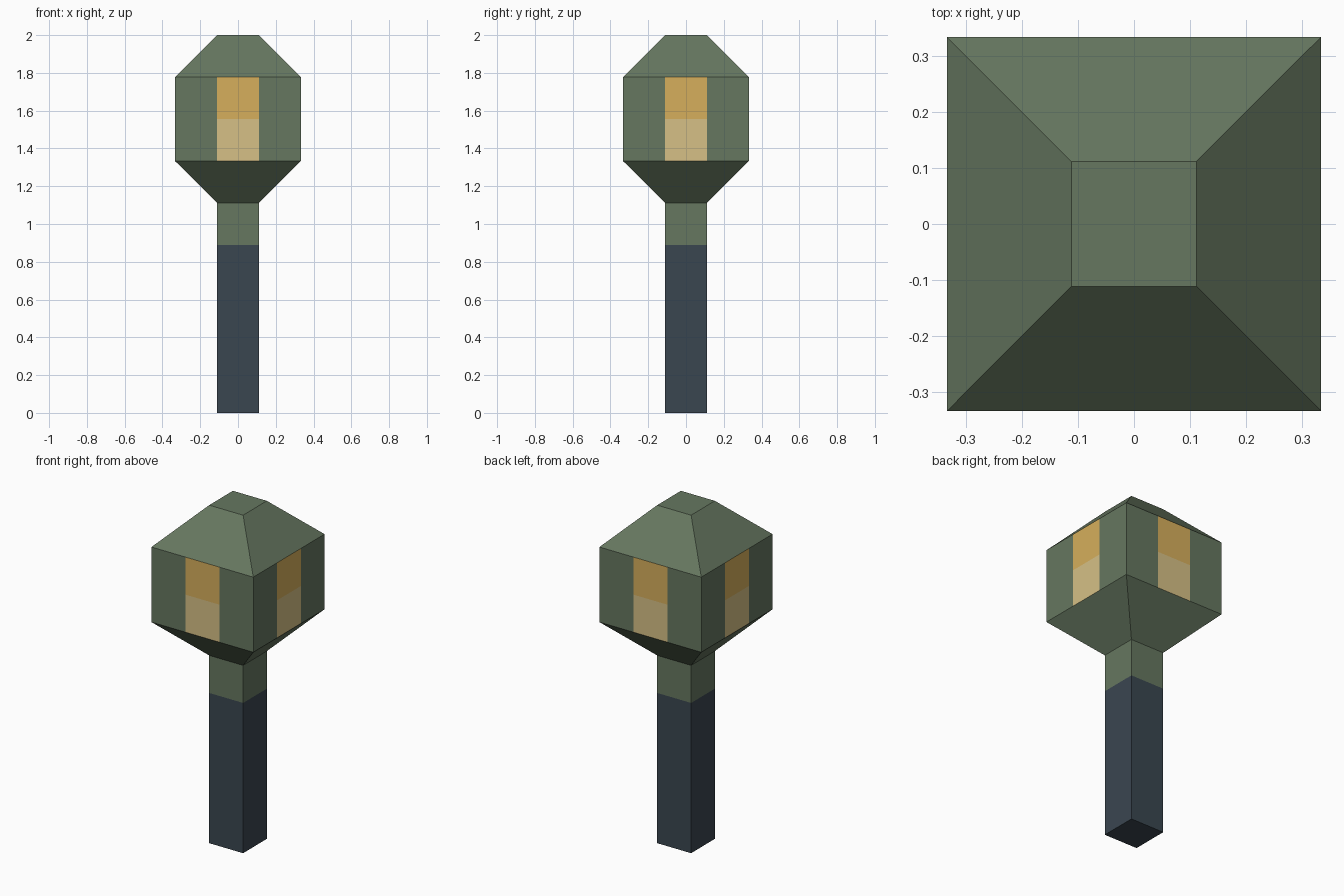
import bpy
import bmesh
from mathutils import Vector

if "Cube" in bpy.data.objects:
    bpy.data.objects.remove(bpy.data.objects["Cube"], do_unlink=True)

U = 1 / 9              # half the post width; every size is a multiple of it
POST_TOP, NECK_TOP, WALL_BASE, WALL_MID, WALL_TOP, ROOF_TOP = (
    n * U for n in (8, 10, 12, 14, 16, 18))


def srgb(hex_code):
    """Linear colour from an sRGB hex string."""
    channels = [c / 255 for c in bytes.fromhex(hex_code)]
    return [c / 12.92 if c <= 0.04045 else ((c + 0.055) / 1.055) ** 2.4
            for c in channels] + [1]


def material(name, hex_code):
    mat = bpy.data.materials.new(name)
    mat.use_nodes = True
    mat.diffuse_color = srgb(hex_code)
    mat.node_tree.nodes["Principled BSDF"].inputs["Base Color"].default_value = srgb(hex_code)
    return mat


green = material("weathered green", "667760")
slate = material("dark slate", "3A4650")
amber = material("amber glass", "D6AF5C")
cream = material("pale glass", "D6C086")


def square_loft(sections, cap_bottom=True, cap_top=True):
    """Join square rings, given as (half width, height), into a shell."""
    bm = bmesh.new()
    rings = [[bm.verts.new((x * r, y * r, z))
              for x, y in ((-1, -1), (1, -1), (1, 1), (-1, 1))]
             for r, z in sections]
    for low, high in zip(rings, rings[1:]):
        for i in range(4):
            j = (i + 1) % 4
            bm.faces.new((low[i], low[j], high[j], high[i]))
    if cap_bottom:
        bm.faces.new(rings[0][::-1])
    if cap_top:
        bm.faces.new(rings[-1])
    bm.normal_update()
    return bm


def finish(name, bm, *mats):
    mesh = bpy.data.meshes.new(name)
    bm.to_mesh(mesh)
    bm.free()
    for mat in mats:
        mesh.materials.append(mat)
    obj = bpy.data.objects.new(name, mesh)
    bpy.context.collection.objects.link(obj)


# Post and the neck above it
finish("post", square_loft([(U, 0), (U, POST_TOP)], cap_top=False), slate)
finish("neck", square_loft([(U, POST_TOP), (U, NECK_TOP)], False, False), green)

# Lantern: flared base, upright walls and a sloping roof
head = square_loft([(U, NECK_TOP), (3 * U, WALL_BASE), (3 * U, WALL_TOP), (U, ROOF_TOP)],
                   cap_bottom=False)

# Cut window panes into the walls only
cuts = [((s * U, 0, 0), (1, 0, 0)) for s in (-1, 1)]
cuts += [((0, s * U, 0), (0, 1, 0)) for s in (-1, 1)]
cuts += [((0, 0, WALL_MID), (0, 0, 1))]
for point, normal in cuts:
    walls = [f for f in head.faces if abs(f.normal.z) < 0.01]
    edges = {e for f in walls for e in f.edges}
    verts = {v for f in walls for v in f.verts}
    bmesh.ops.bisect_plane(head, geom=walls + list(edges) + list(verts),
                           plane_co=Vector(point), plane_no=Vector(normal))

# Middle column of each wall is glass: amber above, pale below
head.normal_update()
for face in head.faces:
    centre = face.calc_center_median()
    if abs(face.normal.z) < 0.01 and min(abs(centre.x), abs(centre.y)) < U / 2:
        face.material_index = 1 if centre.z > WALL_MID else 2
finish("lantern", head, green, amber, cream)
